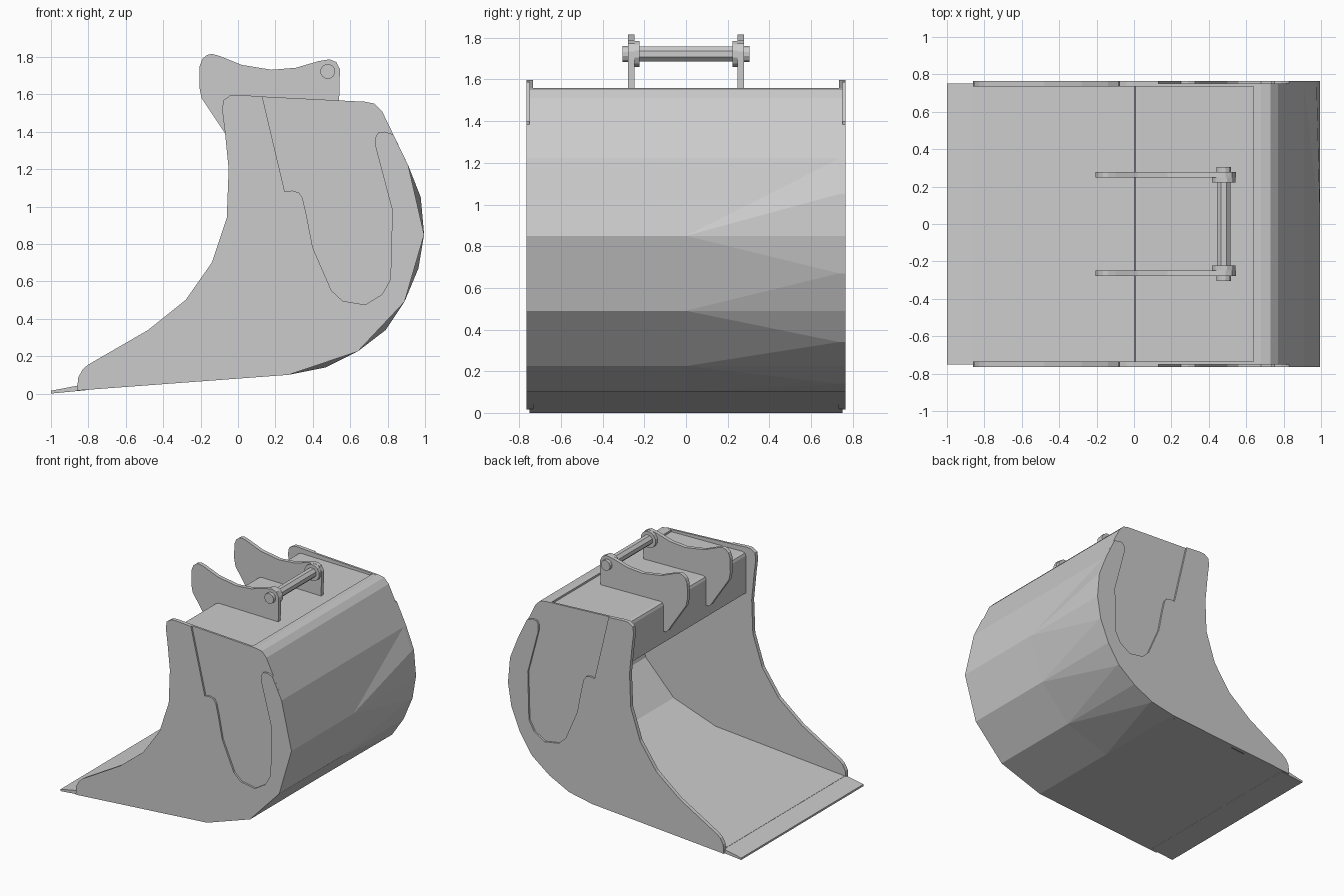
import bpy, bmesh, math

if "Cube" in bpy.data.objects:
    bpy.data.objects.remove(bpy.data.objects["Cube"])


def finish(name, bm):
    bmesh.ops.recalc_face_normals(bm, faces=bm.faces)
    me = bpy.data.meshes.new(name)
    bm.to_mesh(me)
    bm.free()
    ob = bpy.data.objects.new(name, me)
    bpy.context.collection.objects.link(ob)
    return ob


def extrude(name, pts, y0, y1):
    """Solid from an XZ outline, running from y0 to y1."""
    bm = bmesh.new()
    a = [bm.verts.new((x, y0, z)) for x, z in pts]
    b = [bm.verts.new((x, y1, z)) for x, z in pts]
    bm.faces.new(a)
    bm.faces.new(b[::-1])
    n = len(pts)
    for i in range(n):
        j = (i + 1) % n
        bm.faces.new((a[i], b[i], b[j], a[j]))
    return finish(name, bm)


def circle(cx, cz, r, n):
    return [(cx + r * math.cos(2 * math.pi * (i + .5) / n),
             cz + r * math.sin(2 * math.pi * (i + .5) / n)) for i in range(n)]


# Back profile: coarse on one side, extra midpoints on the other
back = [(-.85, .016), (.27, .10), (.64, .225), (.89, .49), (.995, .85),
        (.91, 1.22), (.77, 1.51), (.73, 1.55), (.68, 1.56), (.64, 1.56)]
mids = {1: (.47, .14), 2: (.79, .34), 3: (.965, .67), 4: (.977, 1.05)}
inner = [(.64, 1.53), (.74, 1.49), (.88, 1.21), (.96, .85), (.86, .51),
         (.62, .26), (.26, .135), (-.85, .045)]
W = .735

# Curved shell
bm = bmesh.new()
row = lambda pts, y: [bm.verts.new((x, y, z)) for x, z in pts]
A, B = row(back, -W), row(back, W)
M = dict(zip(range(1, 5), row(back[1:5], 0)))
D = {i: bm.verts.new((p[0], W, p[1])) for i, p in mids.items()}
bm.faces.new((A[0], A[1], M[1], B[1], B[0]))
for i in (1, 2, 3):
    bm.faces.new((A[i], A[i + 1], M[i + 1], M[i]))
    bm.faces.new((M[i], M[i + 1], D[i]))
    bm.faces.new((M[i], D[i], B[i]))
    bm.faces.new((M[i + 1], B[i + 1], D[i]))
bm.faces.new((A[4], A[5], B[5], M[4]))
bm.faces.new((M[4], D[4], B[4]))
bm.faces.new((M[4], B[5], D[4]))
for i in range(5, 9):
    bm.faces.new((A[i], A[i + 1], B[i + 1], B[i]))
ia, ib = row(inner, -W), row(inner, W)
la, lb = [A[9]] + ia + [A[0]], [B[9]] + ib + [B[0]]
for i in range(len(la) - 1):
    bm.faces.new((la[i], la[i + 1], lb[i + 1], lb[i]))
finish("shell", bm)

# Cutting edge
extrude("cutting_edge", [(-1, 0), (-.8, .019), (-.8, .05), (-.86, .042), (-1, .015)], -.75, .75)

# Upper cross beam
extrude("cross_beam", [(0, 1.24), (0, 1.53), (.008, 1.548), (.03, 1.555), (.645, 1.545),
                       (.75, 1.49), (.83, 1.33), (.5, 1.26)], -W, W)

# Side plates with a recessed panel
front = [(-.86, .016), (-.855, .085), (-.83, .13), (-.8, .155), (-.48, .34), (-.28, .5),
         (-.14, .70), (-.06, .94), (-.05, 1.2), (-.07, 1.4), (-.085, 1.52),
         (-.077, 1.57), (-.04, 1.595), (0, 1.597), (.13, 1.588)]
panel = [(.25, 1.08), (.29, 1.085), (.325, 1.075), (.345, 1.045), (.365, .96), (.4, .78),
         (.5, .55), (.56, .495), (.68, .475), (.77, .53), (.815, .61), (.825, .98),
         (.735, 1.32), (.735, 1.37), (.75, 1.395), (.785, 1.4), (.83, 1.385)]
for side, label in ((-1, "near"), (1, "far")):
    low = []                                   # rear edge below the panel notch
    for i in range(5, 0, -1):
        if side > 0 and i in mids:
            low.append(mids[i])
        low.append(back[i])
    low = low if side < 0 else [back[5]] + [p for p in low if p != back[5]]
    top = back[8:5:-1]
    extrude("side_plate_" + label, front + top + low, side * W, side * .751)
    extrude("side_overlay_" + label, front + panel + low, side * .751, side * .765)

# Mounting ears with bosses
ear = [(0, 1.33), (-.02, 1.328), (-.04, 1.345), (-.075, 1.4), (-.195, 1.58), (-.207, 1.64),
       (-.205, 1.75), (-.19, 1.79), (-.165, 1.81), (-.14, 1.816), (-.1, 1.805), (.02, 1.757),
       (.18, 1.731), (.31, 1.742), (.43, 1.777), (.49, 1.787), (.525, 1.772), (.545, 1.735),
       (.54, 1.54), (.01, 1.54), (.005, 1.53)]
for side, label in ((-1, "near"), (1, "far")):
    extrude("ear_" + label, ear, side * .248, side * .278)
    extrude("boss_" + label, circle(.48, 1.722, .064, 12), side * .222, side * .25)
    extrude("pin_head_" + label, circle(.48, 1.722, .04, 12), side * .27, side * .305)

# Pin
extrude("pin", circle(.48, 1.722, .039, 8), -.28, .28)
